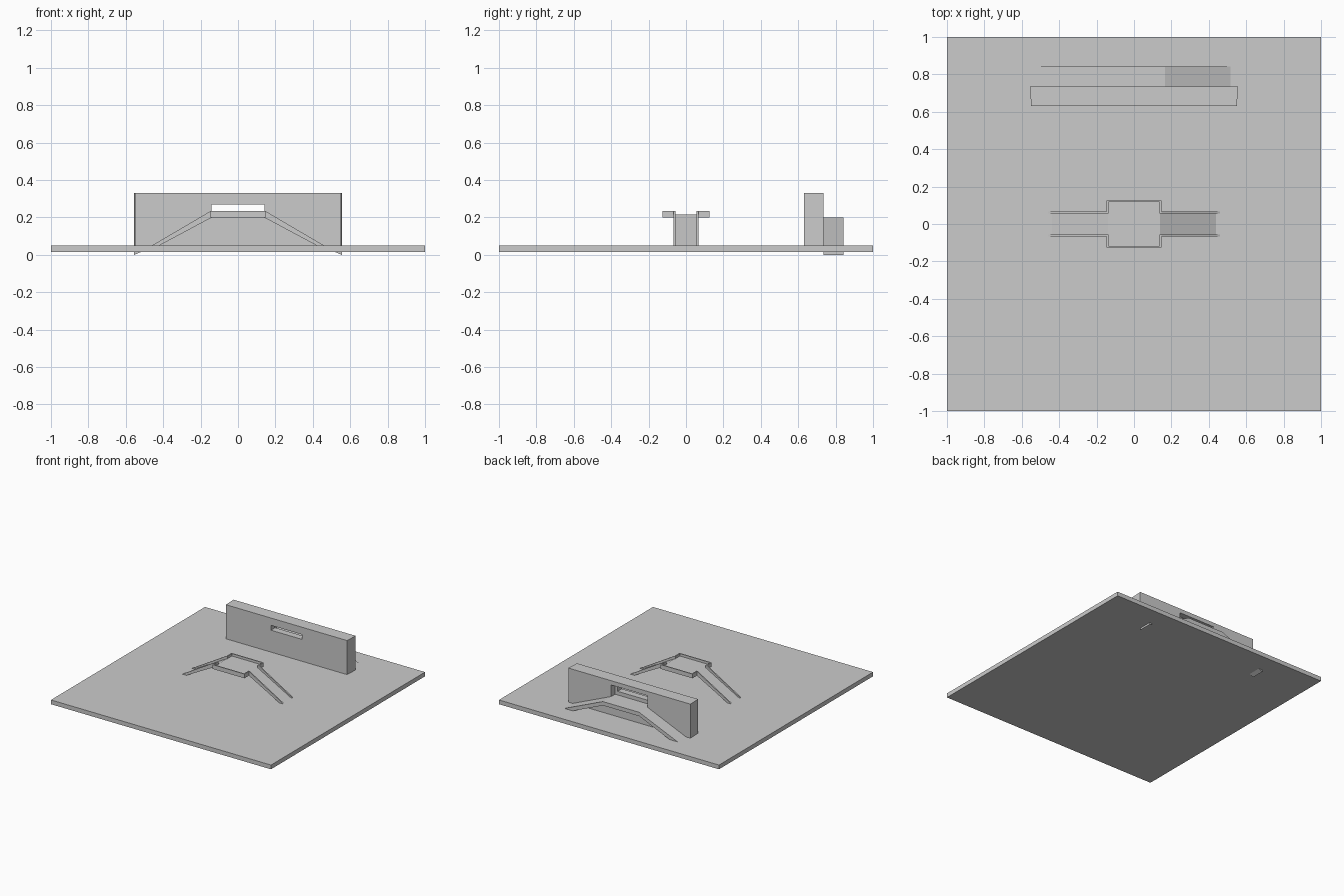
import bpy, bmesh

if "Cube" in bpy.data.objects:
    bpy.data.objects.remove(bpy.data.objects["Cube"])


def finish(name, bm):
    bmesh.ops.recalc_face_normals(bm, faces=bm.faces)
    me = bpy.data.meshes.new(name)
    bm.to_mesh(me)
    bm.free()
    ob = bpy.data.objects.new(name, me)
    bpy.context.collection.objects.link(ob)
    return ob


def box(name, x0, x1, y0, y1, z0, z1):
    return prism(name, [(x0, z0), (x1, z0), (x1, z1), (x0, z1)], y0, y1)


def prism(name, profile, y0, y1):
    """Extrude an x-z outline from y0 to y1."""
    bm = bmesh.new()
    face = bm.faces.new([bm.verts.new((x, y0, z)) for x, z in profile])
    ext = bmesh.ops.extrude_face_region(bm, geom=[face])
    for v in ext["geom"]:
        if isinstance(v, bmesh.types.BMVert):
            v.co.y = y1
    return finish(name, bm)


def arch(top, bottom):
    """Mirror the right half of an arch into a closed outline."""
    half = top + bottom[::-1]
    left = [(-x, z) for x, z in half]
    n = len(top)
    return left[:n][::-1] + half + left[n:][::-1]


def cut(target, cutter):
    mod = target.modifiers.new("cut", "BOOLEAN")
    mod.operation = "DIFFERENCE"
    mod.solver = "EXACT"
    mod.object = cutter
    cutter.hide_render = True
    cutter.hide_set(True)


# Ground slab
box("base_slab", -1, 1, -1, 1, 0.015, 0.05)

# Small bridge: thin deck with sloping ramps down into the slab
under = [(0.14, 0.2), (0.467, 0.025)]
deck_top = [(0.14, 0.215), (0.485, 0.025)]
prism("bridge_deck", arch(deck_top, under), -0.06, 0.06)

# Side rails, widened platform wings and their rims
for s, side in ((-1, "front"), (1, "back")):
    for e, end in ((-1, "left"), (1, "right")):
        outline = [(e * x, z) for x, z in
                   [(0.145, 0.235), (0.503, 0.025), (0.467, 0.025), (0.145, 0.2)]]
        prism(f"{side}_{end}_rail", outline, s * 0.057, s * 0.067)
        xa, xb = sorted((e * 0.137, e * 0.146))
        ya, yb = sorted((s * 0.057, s * 0.117))
        box(f"{side}_{end}_rim", xa, xb, ya, yb, 0.2, 0.235)
    ya, yb = sorted((s * 0.06, s * 0.117))
    box(f"{side}_wing", -0.137, 0.137, ya, yb, 0.2, 0.215)
    ya, yb = sorted((s * 0.117, s * 0.125))
    box(f"{side}_rim", -0.146, 0.146, ya, yb, 0.2, 0.235)

# Shelter wall, very slightly wider at the back
wall = box("wall", -0.55, 0.55, 0.63, 0.735, 0.03, 0.33)
for v in wall.data.vertices:
    if v.co.y > 0.7:
        v.co.x *= 1.01

# Viewing slot through the wall with a wider recess behind it
cut(wall, box("recess_cutter", -0.165, 0.165, 0.685, 0.8, 0.2, 0.295))
cut(wall, box("slot_cutter", -0.142, 0.142, 0.6, 0.72, 0.23, 0.27))

# Sloping step behind the wall, its tips poking through the slab
prism("back_step", arch([(0.165, 0.2), (0.555, 0.033)],
                        [(0.165, 0.168), (0.555, 0.0)]), 0.735, 0.843)
